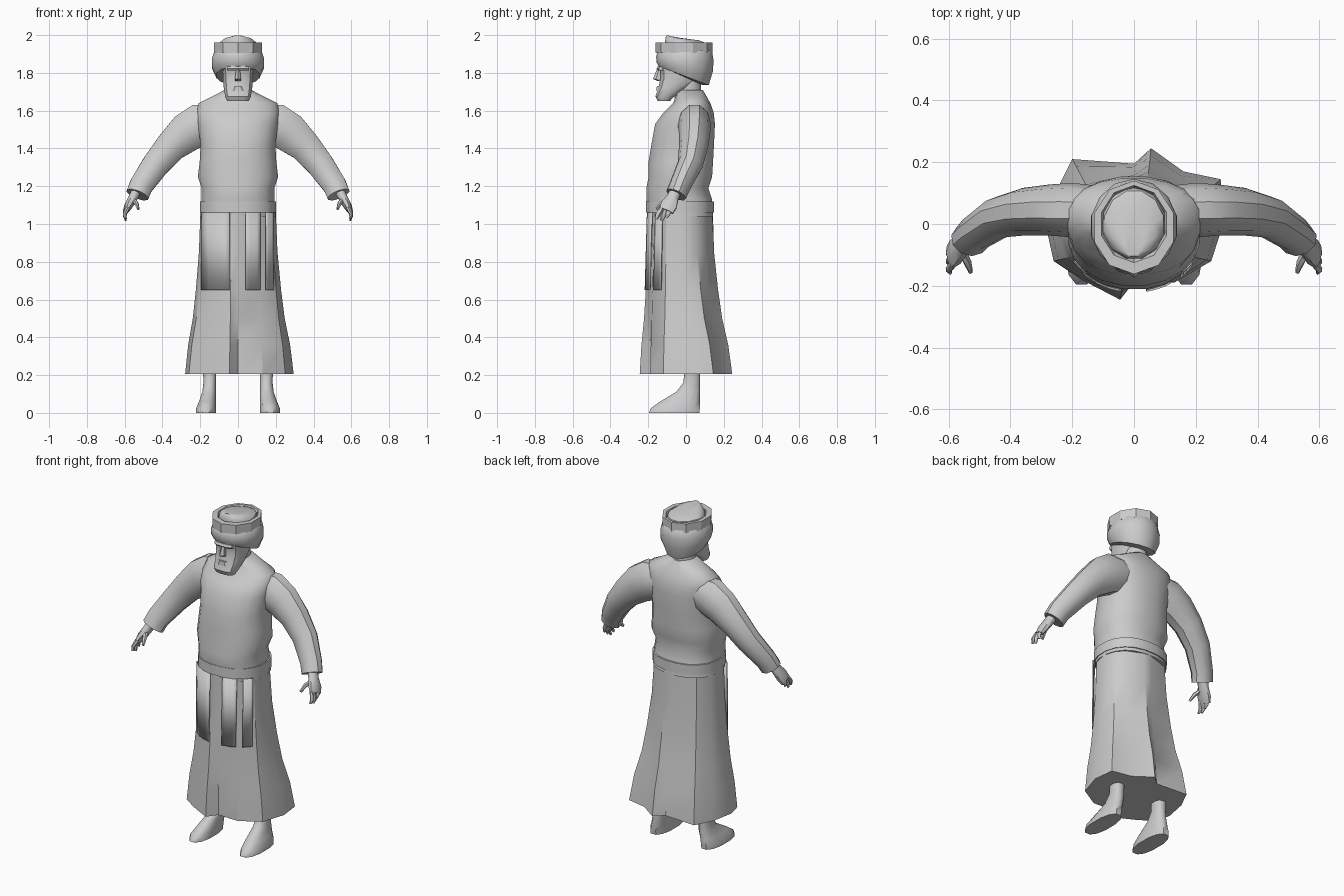
import bpy, bmesh, math
from mathutils import Vector

if "Cube" in bpy.data.objects:
    bpy.data.objects.remove(bpy.data.objects["Cube"])

cloth = bpy.data.materials.new("plain_grey")
cloth.diffuse_color = (0.6, 0.6, 0.6, 1)
cloth.use_nodes = True
cloth.node_tree.nodes["Principled BSDF"].inputs["Base Color"].default_value = cloth.diffuse_color


def finish(name, bm, angle=40):
    """Turn a bmesh into a named, shaded object."""
    bmesh.ops.recalc_face_normals(bm, faces=bm.faces)
    me = bpy.data.meshes.new(name)
    bm.to_mesh(me)
    bm.free()
    ob = bpy.data.objects.new(name, me)
    bpy.context.collection.objects.link(ob)
    me.materials.append(cloth)
    bpy.ops.object.select_all(action='DESELECT')
    ob.select_set(True)
    bpy.context.view_layer.objects.active = ob
    bpy.ops.object.shade_smooth_by_angle(angle=math.radians(angle))
    return ob


def loft(name, rings, angle=40):
    """Skin a stack of closed point rings and cap both ends."""
    bm = bmesh.new()
    vs = [[bm.verts.new(p) for p in r] for r in rings]
    n = len(vs[0])
    for a, b in zip(vs, vs[1:]):
        for i in range(n):
            j = (i + 1) % n
            bm.faces.new((a[i], a[j], b[j], b[i]))
    bm.faces.new(vs[0])
    bm.faces.new(vs[-1])
    return finish(name, bm, angle)


def ring(z, rx, yf, yb, n=16, p=1.0, cx=0.0, tilt=0.0):
    """Horizontal oval from front yf to back yb; p < 1 makes it boxier."""
    cy, ry, pts = (yf + yb) / 2, (yb - yf) / 2, []
    for i in range(n):
        a = 2 * math.pi * (i + 0.5) / n
        c, s = math.cos(a), math.sin(a)
        x = math.copysign(abs(c) ** p, c) * rx
        y = math.copysign(abs(s) ** p, s) * ry
        pts.append((cx + x, cy + y, z + tilt * y))
    return pts


def tube(name, path, n=10, side=1, angle=40):
    """Sweep ovals along a path of (x, y, z, thickness, depth)."""
    pos = [Vector((p[0] * side, p[1], p[2])) for p in path]
    rings = []
    for k, p in enumerate(path):
        t = (pos[min(k + 1, len(pos) - 1)] - pos[max(k - 1, 0)]).normalized()
        u = Vector((0, 1, 0))
        u = (u - t * t.dot(u)).normalized()
        v = t.cross(u)
        rings.append([pos[k] + v * math.cos(a) * p[3] + u * math.sin(a) * p[4]
                      for a in (2 * math.pi * (i + 0.5) / n for i in range(n))])
    return loft(name, rings, angle)


# Robe body
body = [(1.04, .20, -.20, .145), (1.13, .195, -.212, .14), (1.19, .195, -.212, .12),
        (1.25, .215, -.20, .14), (1.33, .205, -.20, .145), (1.42, .20, -.185, .15),
        (1.53, .215, -.165, .155), (1.59, .222, -.12, .148), (1.64, .21, -.07, .13),
        (1.675, .14, -.055, .11), (1.71, .07, -.05, .09)]
loft("robe_body", [ring(*b, n=20, p=.88) for b in body], 50)

# Belt
loft("belt", [ring(z, .203, -.213, .15, n=20, p=.88) for z in (1.06, 1.12)])

# Pleated skirt: round waist easing into a folded hem
hem = [(.25, -.12), (.295, .02), (.28, .145), (.16, .17), (.055, .245), (0, .195),
       (-.2, .21), (-.255, .1), (-.28, -.03), (-.26, -.12), (-.17, -.18),
       (-.045, -.245), (0, -.185), (.13, -.19)]
rings = []
for z, t in ((.205, 1), (.36, .8), (.5, .5), (.65, .3), (.85, .1), (1.07, 0)):
    r = []
    for x, y in hem:
        a = math.atan2(y, x)
        wx, wy = .2 * math.cos(a), -.03 + .172 * math.sin(a)
        r.append((wx + (x - wx) * t, wy + (y - wy) * t, z))
    rings.append(r)
loft("skirt", rings, 32)


# Hanging front panels
def panel(name, x0, x1, grow):
    bm = bmesh.new()
    rows = []
    for z, g in ((1.06, 0), (.65, grow)):
        row = []
        for i in range(5):
            x = x0 + (x1 - x0) * i / 4
            y = -.03 - (.18 + g) * math.sqrt(1 - (x / .225) ** 2)
            row.append(bm.verts.new((x, y, z)))
        rows.append(row)
    for i in range(4):
        bm.faces.new((rows[0][i], rows[0][i + 1], rows[1][i + 1], rows[1][i]))
    ob = finish(name, bm)
    mod = ob.modifiers.new("thickness", 'SOLIDIFY')
    mod.thickness = .006


panel("left_panel", -.195, -.045, .012)
panel("middle_panel", .04, .12, .012)
panel("right_panel", .15, .19, .012)

for side, tag in ((-1, "left"), (1, "right")):
    # Sleeve with a sharp cuff edge
    tube(tag + "_sleeve", [(.13, .045, 1.54, .10, .08), (.2, .045, 1.525, .118, .088),
                           (.27, .045, 1.485, .11, .083), (.355, .04, 1.41, .088, .077),
                           (.435, .022, 1.315, .076, .068), (.512, -.03, 1.205, .066, .058),
                           (.532, -.052, 1.155, .064, .056)], 10, side, 38)
    # Hand, fingers and thumb
    tube(tag + "_hand", [(.53, -.045, 1.19, .03, .032), (.555, -.07, 1.14, .026, .034),
                         (.578, -.09, 1.10, .024, .046), (.593, -.105, 1.07, .015, .042)],
         8, side, 50)
    for k, (dy, dz) in enumerate(((-.035, 0), (-.008, -.008), (.02, .008))):
        tube(f"{tag}_finger_{k + 1}",
             [(.585, -.10 + dy * .8, 1.085, .013, .014),
              (.60, -.113 + dy, 1.05 + dz, .010, .013),
              (.594, -.122 + dy, 1.027 + dz, .006, .008)], 6, side, 50)
    tube(tag + "_thumb", [(.56, -.08, 1.13, .016, .018), (.538, -.125, 1.11, .012, .014),
                          (.528, -.155, 1.08, .007, .009)], 6, side, 50)
    # Foot and lower leg: cx, z, half width, front, back
    foot = [(.17, 0, .055, -.2, .075), (.169, .025, .054, -.19, .077),
            (.162, .06, .046, -.14, .077), (.153, .11, .037, -.055, .077),
            (.15, .16, .034, -.015, .075), (.15, .22, .036, -.01, .076),
            (.15, .3, .04, -.012, .078)]
    loft(tag + "_foot", [ring(z, w, f, b, n=12, p=.85, cx=side * cx)
                         for cx, z, w, f, b in foot], 50)

# Neck
loft("neck", [ring(1.62, .075, -.05, .09), ring(1.7, .06, -.07, .08),
              ring(1.8, .06, -.07, .08)])

# Head tapering into a squared beard
head = [(1.65, .058, -.15, -.085), (1.675, .07, -.163, -.06), (1.72, .077, -.148, .01),
        (1.77, .082, -.138, .06), (1.81, .083, -.138, .07), (1.83, .084, -.146, .07),
        (1.88, .08, -.135, .08)]
loft("head_and_beard", [ring(*h, n=12, p=.7) for h in head], 35)

# Brow, nose and moustache
loft("brow", [ring(z, .06, f, -.10, n=8, p=.6)
              for z, f in ((1.812, -.148), (1.822, -.157), (1.835, -.15))], 25)
loft("nose", [ring(1.757, .018, -.15, -.11, n=6), ring(1.768, .019, -.175, -.11, n=6),
              ring(1.825, .01, -.152, -.11, n=6)], 30)
loft("moustache", [ring(1.705, .045, -.158, -.10, n=8, p=.7),
                   ring(1.73, .03, -.156, -.10, n=8, p=.7)], 30)

# Turban wrap: high over the brow, low at the nape
wrap = [(1.785, .085, -.13, .085, -.45), (1.785, .118, -.145, .12, -.38),
        (1.83, .142, -.155, .142, -.16), (1.875, .141, -.158, .146, -.06),
        (1.915, .128, -.15, .138, 0), (1.93, .11, -.13, .12, 0)]
loft("turban_wrap", [ring(z, w, f, b, n=14, tilt=t) for z, w, f, b, t in wrap], 50)

# Raised turban rim, open in the middle
rim = [(1.905, .133, -.16, .14), (1.96, .135, -.162, .14), (1.96, .11, -.125, .125),
       (1.93, .1, -.11, .115)]
loft("turban_rim", [ring(*r, n=10) for r in rim], 25)

# Crown inside the rim, peaking toward the front
crown = [(1.925, .108, -.115, .125, 0), (1.962, .098, -.115, .11, -.04),
         (1.982, .07, -.11, .07, -.1), (1.989, .03, -.105, 0, -.2)]
loft("turban_crown", [ring(z, w, f, b, n=12, tilt=t) for z, w, f, b, t in crown], 40)
